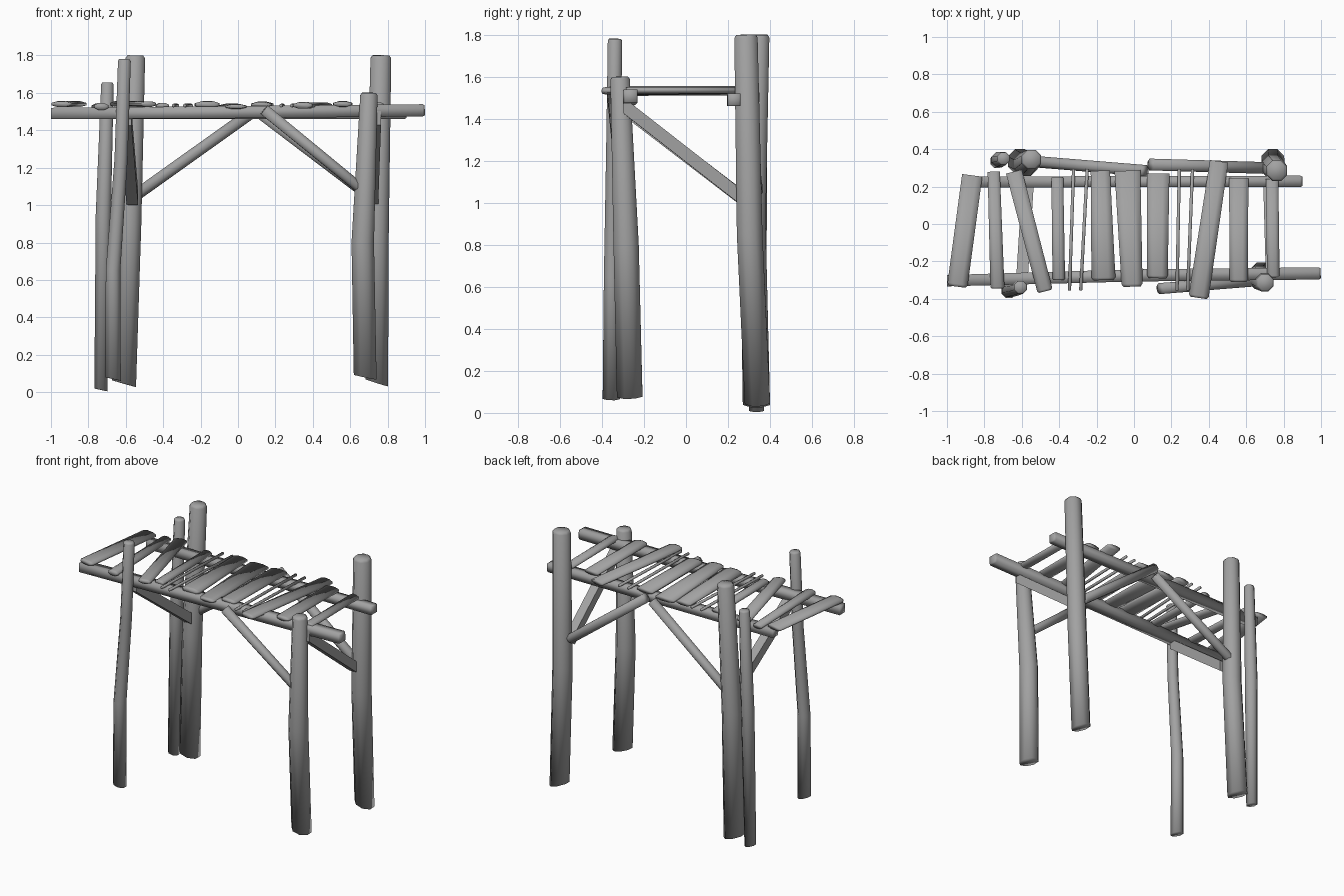
import bpy, bmesh, math
from mathutils import Vector

if "Cube" in bpy.data.objects:
    bpy.data.objects.remove(bpy.data.objects["Cube"])

grey = bpy.data.materials.new("weathered_wood")
grey.diffuse_color = (.36, .36, .36, 1)
grey.use_nodes = True
grey.node_tree.nodes["Principled BSDF"].inputs["Base Color"].default_value = grey.diffuse_color


def log(name, pts, radii, sides=8, squash=1.0, slope=0.0, plumb=False, sharp=180):
    """Rough timber: rings along a path, chamfered at the far end; squash flattens it."""
    pts = [Vector(p) for p in pts]
    axis = (pts[-1] - pts[0]).normalized()
    ref = Vector((0, 1, 0)) if abs(axis.z) > 0.9 else Vector((0, 0, 1))
    side = axis.cross(ref).normalized()
    up = side.cross(axis).normalized()
    cut = min(radii) * 0.25
    path, rad = pts, list(radii)
    if not plumb:
        path = pts[:-1] + [pts[-1] - axis * cut, pts[-1]]
        rad = rad + [radii[-1] * 0.82]
    bm = bmesh.new()
    rings = []
    for i, (p, r) in enumerate(zip(path, rad)):
        ring = []
        for k in range(sides):
            a = 2 * math.pi * (k + 0.5) / sides
            off = side * math.cos(a) * r + up * math.sin(a) * r * squash
            v = p + off
            if i == 0:
                v.z -= slope * off.x
            if plumb:  # vertical end cuts
                v += axis * ((p.y - v.y) / axis.y)
            ring.append(bm.verts.new(v))
        rings.append(ring)
    for a, b in zip(rings, rings[1:]):
        for k in range(sides):
            n = (k + 1) % sides
            bm.faces.new((a[k], a[n], b[n], b[k]))
    bm.faces.new(rings[0][::-1])
    bm.faces.new(rings[-1])
    bmesh.ops.recalc_face_normals(bm, faces=bm.faces)
    me = bpy.data.meshes.new(name)
    bm.to_mesh(me)
    bm.free()
    me.materials.append(grey)
    ob = bpy.data.objects.new(name, me)
    bpy.context.collection.objects.link(ob)
    me.shade_smooth()
    if sharp < 180:
        me.set_sharp_from_angle(angle=math.radians(sharp))
    return ob


# upright posts, slightly crooked, tapering to the top
log("back_left_post", [(-.61, .335, .045), (-.578, .318, .9), (-.548, .345, 1.8)],
    [.07, .066, .056], slope=.25)
log("back_left_thin_post", [(-.733, .335, .012), (-.72, .345, .95), (-.698, .35, 1.655)],
    [.038, .044, .036], slope=.2)
log("front_left_post", [(-.668, -.355, .07), (-.668, -.352, .65), (-.625, -.345, 1.25), (-.607, -.338, 1.78)],
    [.045, .042, .038, .037], slope=.2)
log("front_right_post", [(.68, -.268, .08), (.667, -.285, .8), (.70, -.314, 1.6)],
    [.066, .065, .05], slope=.2)
log("back_right_post", [(.742, .34, .05), (.745, .303, .85), (.764, .285, 1.8)],
    [.065, .066, .06], slope=.3)

# long squared rails under the deck
log("front_rail", [(-1, -.303, 1.49), (0, -.275, 1.497), (.998, -.264, 1.507)],
    [.043, .046, .046], sides=4)
log("back_rail", [(-.85, .225, 1.49), (.9, .228, 1.49)], [.041, .043], sides=4)

# diagonal braces
log("back_left_brace", [(.06, .285, 1.485), (-.55, .335, 1.05)], [.033, .033])
log("back_right_brace", [(.09, .318, 1.515), (.69, .30, 1.06)], [.034, .034])
log("front_right_brace", [(.14, -.345, 1.51), (.66, -.305, 1.085)], [.032, .030])
log("left_side_brace", [(-.60, -.31, 1.465), (-.565, .245, 1.04)], [.044, .044],
    sides=4, plumb=True, sharp=50)
log("right_side_brace", [(.735, -.30, 1.465), (.72, .245, 1.04)], [.042, .042],
    sides=4, plumb=True, sharp=50)

# deck boards: back x, back y, front x, front y, back half width, front half width, z
boards = [
    (-.865, .26, -.945, -.335, .055, .055, 1.540),
    (-.75, .28, -.73, -.345, .033, .038, 1.527),
    (-.642, .28, -.475, -.36, .044, .042, 1.540),
    (-.41, .25, -.402, -.30, .032, .034, 1.530),
    (-.18, .285, -.163, -.30, .052, .065, 1.537),
    (-.035, .285, -.01, -.335, .070, .057, 1.527),
    (.13, .27, .125, -.29, .060, .056, 1.537),
    (.455, .335, .345, -.395, .050, .054, 1.533),
    (.56, .245, .56, -.31, .052, .050, 1.540),
    (.738, .24, .745, -.285, .034, .034, 1.535),
]
for i, (bx, by, fx, fy, bw, fw, z) in enumerate(boards):
    log(f"deck_board_{i + 1}", [(bx, by, z), (fx, fy, z)], [bw * 1.07, fw * 1.07],
        squash=.016 / bw)

# thin sticks filling the gaps
for i, (bx, fx) in enumerate([(-.323, -.345), (-.25, -.285), (.242, .23), (.313, .287)]):
    log(f"deck_stick_{i + 1}", [(bx, .295, 1.532), (fx, -.355, 1.532)], [.010, .010], sides=6)
